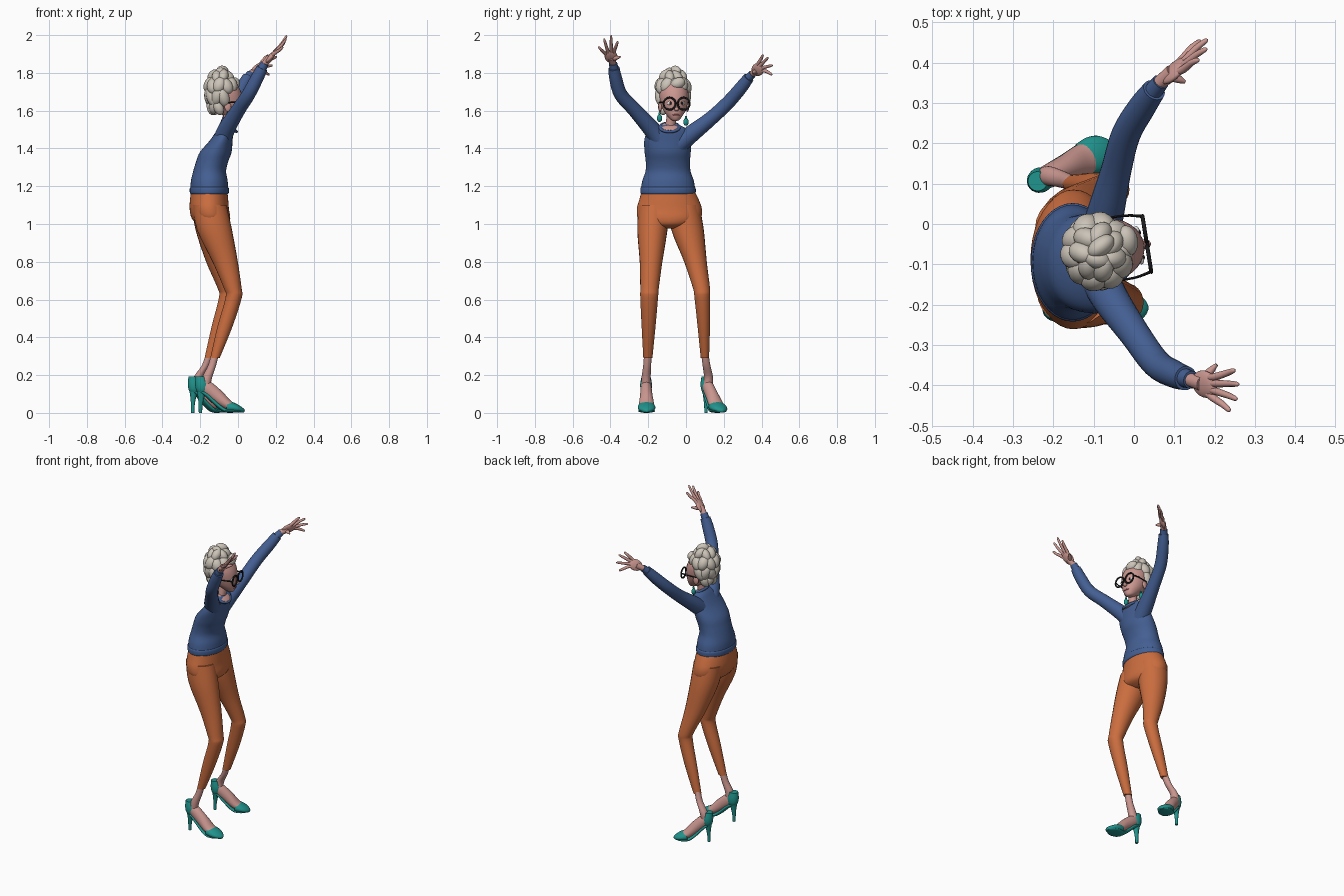
import bpy, bmesh, math
from mathutils import Vector, Matrix, Euler


def material(name, rgb):
    m = bpy.data.materials.new(name)
    m.diffuse_color = (*rgb, 1)
    return m


BLUE = material("sweater blue", (0.058, 0.115, 0.29))
ORANGE = material("trouser orange", (0.60, 0.155, 0.05))
TEAL = material("shoe teal", (0.015, 0.30, 0.27))
SKIN = material("skin", (0.60, 0.31, 0.28))
HAIR = material("silver hair", (0.60, 0.55, 0.48))
BLACK = material("frame black", (0.012, 0.012, 0.014))
WHITE = material("eye white", (0.8, 0.8, 0.78))
LIP = material("lip rose", (0.45, 0.12, 0.12))
ID = Matrix.Identity(4)


def finish(name, bm, mat, M=ID):
    bmesh.ops.recalc_face_normals(bm, faces=bm.faces)
    me = bpy.data.meshes.new(name)
    bm.transform(M)
    bm.to_mesh(me)
    bm.free()
    me.materials.append(mat)
    for p in me.polygons:
        p.use_smooth = True
    ob = bpy.data.objects.new(name, me)
    bpy.context.collection.objects.link(ob)
    me.set_sharp_from_angle(angle=math.radians(50))
    return ob


def smooth_path(rows, sub):
    """Catmull-Rom interpolation of the stations."""
    out = []
    for i in range(len(rows) - 1):
        a, b = rows[max(i - 1, 0)], rows[i]
        c, d = rows[i + 1], rows[min(i + 2, len(rows) - 1)]
        for k in range(sub):
            t = k / sub
            out.append([0.5 * (2 * q + (r - p) * t + (2 * p - 5 * q + 4 * r - s) * t * t
                               + (3 * q - p - 3 * r + s) * t ** 3)
                        for p, q, r, s in zip(a, b, c, d)])
    return out + [list(rows[-1])]


def add_loft(bm, rows, flat=False, n=24, sub=4):
    """Sweep ellipses (x, y, z, ra, rb); flat keeps every slice horizontal."""
    rows = smooth_path(rows, sub)
    pts = [Vector(r[:3]) for r in rows]
    rings = []
    for i, r in enumerate(rows):
        if flat:
            a, b = Vector((1, 0, 0)), Vector((0, 1, 0))
        else:
            t = (pts[min(i + 1, len(pts) - 1)] - pts[max(i - 1, 0)]).normalized()
            a = Vector((0, 0, 1)).cross(t).normalized()
            b = t.cross(a)
        rings.append([bm.verts.new(pts[i] + a * r[3] * math.cos(2 * math.pi * k / n)
                                   + b * r[4] * math.sin(2 * math.pi * k / n)) for k in range(n)])
    for p, q in zip(rings, rings[1:]):
        for k in range(n):
            bm.faces.new((p[k], p[(k + 1) % n], q[(k + 1) % n], q[k]))
    bm.faces.new(rings[0])
    bm.faces.new(rings[-1])


def loft(name, rows, mat, M=ID, **kw):
    bm = bmesh.new()
    add_loft(bm, rows, **kw)
    return finish(name, bm, mat, M)


def add_ball(bm, c, r, rot=(0, 0, 0), u=20, v=12):
    m = Matrix.LocRotScale(Vector(c), Euler(rot), Vector(r))
    bmesh.ops.create_uvsphere(bm, u_segments=u, v_segments=v, radius=1, matrix=m)


def balls(name, items, mat, M=ID):
    bm = bmesh.new()
    for it in items:
        add_ball(bm, *it)
    return finish(name, bm, mat, M)


def tube(p, q, r, r2=None):
    r2 = r2 or r
    return [(*p, r, r), (*q, r2, r2)]


def add_ring(bm, M, R, r, n=32, k=8):
    vs = [[bm.verts.new(M @ Vector(((R + r * math.cos(b)) * math.cos(a),
                                    (R + r * math.cos(b)) * math.sin(a), r * math.sin(b))))
           for b in [2 * math.pi * j / k for j in range(k)]]
          for a in [2 * math.pi * i / n for i in range(n)]]
    for i in range(n):
        for j in range(k):
            i2, j2 = (i + 1) % n, (j + 1) % k
            bm.faces.new((vs[i][j], vs[i2][j], vs[i2][j2], vs[i][j2]))


# Sweater body with hem band
loft("sweater_body", [(-.062, -.09, 1.525, .025, .05), (-.064, -.092, 1.51, .038, .085),
     (-.072, -.095, 1.485, .047, .112), (-.09, -.097, 1.44, .061, .124),
     (-.118, -.097, 1.38, .084, .122), (-.137, -.096, 1.33, .085, .117),
     (-.15, -.095, 1.28, .087, .119), (-.152, -.095, 1.23, .097, .136),
     (-.152, -.095, 1.19, .1, .143)], BLUE, flat=True, n=40)
loft("sweater_hem", [(-.152, -.095, 1.198, .095, .138), (-.152, -.095, 1.19, .103, .146),
     (-.152, -.095, 1.165, .103, .146), (-.152, -.095, 1.157, .096, .14)],
     BLUE, flat=True, n=40)

# Sleeves with cuffs
right_sleeve = [(-.09, -.12, 1.42, .05, .05), (-.062, -.18, 1.50, .046, .046), (0, -.27, 1.602, .038, .038),
                (.055, -.345, 1.685, .036, .036), (.1, -.372, 1.77, .034, .034), (.128, -.382, 1.825, .03, .03)]
left_sleeve = [(-.09, -.05, 1.41, .05, .05), (-.07, .03, 1.478, .046, .046), (-.045, .13, 1.557, .038, .038),
               (-.02, .222, 1.642, .036, .036), (.02, .29, 1.72, .034, .034), (.05, .332, 1.775, .029, .029)]
loft("right_sleeve", right_sleeve, BLUE)
loft("left_sleeve", left_sleeve, BLUE)
loft("right_cuff", tube((.125, -.381, 1.82), (.142, -.386, 1.85), .024, .022), BLUE)
loft("left_cuff", tube((.047, .328, 1.77), (.066, .352, 1.795), .023, .021), BLUE)


# Hands: palm plus fingers reaching to their tips
def hand(name, wrist, knuckles, thumb, tips):
    bm = bmesh.new()
    w, kn = Vector(wrist), [Vector(k) for k in knuckles]
    mid = (kn[0] + kn[1]) / 2
    across = (kn[1] - kn[0]).normalized()
    fwd = (mid - w).normalized()
    across = (across - fwd * across.dot(fwd)).normalized()
    R = Matrix((across, fwd, across.cross(fwd))).transposed()
    add_ball(bm, w.lerp(mid, .58), (.034, .045, .013), R.to_euler())
    add_loft(bm, tube(w - fwd * .02, w.lerp(mid, .5), .016, .02), n=14)
    for i, t in enumerate(tips):
        base, tip = kn[0].lerp(kn[1], i / 3), Vector(t)
        bend = base.lerp(tip, .55) - across.cross(fwd) * .003
        add_loft(bm, [(*base.lerp(w, .25), .009, .009), (*base, .0095, .0095), (*bend, .008, .008),
                      (*base.lerp(tip, .93), .006, .006), (*tip, .002, .002)], n=10, sub=2)
    tb = w.lerp(mid, .35)
    add_loft(bm, [(*tb, .013, .013), (*tb.lerp(Vector(thumb), .6), .01, .01), (*thumb, .004, .004)], n=10, sub=3)
    finish(name, bm, SKIN)


hand("right_hand", (.142, -.387, 1.85), ((.203, -.378, 1.922), (.195, -.43, 1.905)), (.205, -.348, 1.885),
     [(.25, -.362, 1.966), (.259, -.397, 1.998), (.255, -.434, 1.98), (.238, -.463, 1.938)])
hand("left_hand", (.066, .352, 1.795), ((.125, .385, 1.855), (.125, .415, 1.812)), (.127, .352, 1.80),
     [(.16, .408, 1.895), (.18, .435, 1.882), (.182, .458, 1.84), (.165, .455, 1.79)])

# Trousers: hips and two legs
loft("trouser_hips", [(-.152, -.095, 1.18, .095, .138), (-.153, -.09, 1.13, .101, .157),
     (-.152, -.088, 1.08, .104, .172), (-.143, -.088, 1.03, .102, .166), (-.132, -.09, .995, .08, .12),
     (-.13, -.092, .975, .035, .05)], ORANGE, flat=True, n=40)
loft("right_trouser_leg", [(-.15, -.17, 1.1, .09, .082), (-.125, -.178, .97, .093, .08), (-.068, -.185, .8, .067, .06),
     (-.028, -.193, .66, .047, .049), (-.023, -.195, .61, .043, .047), (-.068, -.198, .46, .04, .037),
     (-.122, -.202, .29, .025, .024)], ORANGE, flat=True)
loft("left_trouser_leg", [(-.155, -.01, 1.1, .09, .082), (-.14, .008, .97, .085, .086), (-.104, .05, .8, .065, .06),
     (-.062, .082, .66, .046, .045), (-.058, .086, .61, .043, .041), (-.1, .094, .46, .039, .033),
     (-.152, .1, .29, .025, .022)], ORANGE, flat=True)


# Feet and high-heeled shoes, built heel-first along local x
def foot(side, heel, angle, s, ankle):
    M = Matrix.Translation(heel) @ Matrix.Rotation(angle, 4, 'Z') @ Matrix.Diagonal((s, 1, 1, 1))
    a = M.inverted() @ Vector(ankle)
    loft(side + "_ankle", [(a.x, a.y, .31, .02, .02), (a.x * .85, a.y * .6, .25, .021, .021),
         (.062, 0, .19, .026, .024), (.05, 0, .14, .028, .026)], SKIN, M, flat=True)
    loft(side + "_foot", [(.015, 0, .155, .018, .02), (.05, 0, .14, .028, .036), (.11, 0, .092, .033, .036),
         (.165, 0, .045, .04, .028), (.22, 0, .022, .034, .016), (.24, 0, .018, .012, .008)], SKIN, M)
    loft(side + "_shoe_toe", [(.163, 0, .034, .043, .033), (.195, 0, .028, .047, .027), (.225, 0, .02, .04, .019),
         (.248, 0, .012, .02, .011), (.256, 0, .01, .005, .005)], TEAL, M)
    loft(side + "_shoe_heel_cup", [(.038, 0, .105, .024, .02), (.037, 0, .125, .034, .029), (.035, 0, .155, .036, .031),
         (.028, 0, .192, .026, .024)], TEAL, M, flat=True)
    loft(side + "_shoe_sole", [(.02, 0, .118, .022, .009), (.06, 0, .095, .029, .012), (.11, 0, .047, .034, .012),
         (.155, 0, .014, .04, .011), (.205, 0, .01, .044, .009), (.25, 0, .008, .014, .007)], TEAL, M)
    loft(side + "_shoe_spike", [(.036, 0, .125, .03, .024), (.03, 0, .08, .016, .015), (.027, 0, .03, .01, .009),
         (.027, 0, 0, .009, .009)], TEAL, M, flat=True, n=16)


foot("right", (-.226, -.212, 0), math.radians(1), 1.02, (-.122, -.202, .3))
foot("left", (-.262, .095, 0), math.radians(25), .92, (-.152, .1, .3))

# Neck, bare collar area and neckline
tilt = (0, math.radians(32), 0)
loft("neck", [(-.075, -.088, 1.47, .035, .035), (-.058, -.082, 1.53, .025, .027), (-.05, -.07, 1.6, .026, .028)],
     SKIN, flat=True)
balls("upper_chest", [((-.045, -.087, 1.512), (.046, .05, .014), tilt)], SKIN)
bm = bmesh.new()
add_ring(bm, Matrix.LocRotScale(Vector((-.045, -.087, 1.512)), Euler(tilt), Vector((.95, 1.1, 1))), .046, .008)
finish("neckline", bm, BLUE)

# Head in local space: x forward
H = Matrix.Translation((-.06, -.064, 0)) @ Matrix.Rotation(math.radians(9), 4, 'Z')
loft("face", [(.052, 0, 1.546, .01, .01), (.045, 0, 1.553, .026, .024), (.03, 0, 1.575, .05, .042),
     (.016, 0, 1.605, .067, .06), (.004, 0, 1.65, .082, .074), (-.004, 0, 1.70, .08, .076),
     (-.01, 0, 1.76, .055, .055)], SKIN, H, flat=True, n=32)
balls("nose", [((.088, 0, 1.608), (.015, .012, .011)), ((.083, 0, 1.625), (.009, .008, .022))], SKIN, H)
balls("lips", [((.076, 0, 1.578), (.007, .019, .005))], LIP, H)
balls("ears", [((-.005, s * .073, 1.62), (.018, .009, .026)) for s in (-1, 1)], SKIN, H)
balls("eyes", [((.073, s * .032, 1.64), (.008, .016, .011)) for s in (-1, 1)], WHITE, H)
balls("pupils", [((.079, s * .031, 1.64), (.004, .007, .008)) for s in (-1, 1)], BLACK, H)

# Round spectacles
bm = bmesh.new()
for s in (-1, 1):
    add_ring(bm, Matrix.Translation((.093, s * .038, 1.637)) @ Matrix.Rotation(math.pi / 2, 4, 'Y'), .032, .005)
    add_loft(bm, [(.093, s * .069, 1.645, .004, .005), (.05, s * .078, 1.645, .003, .004),
                  (-.02, s * .078, 1.642, .003, .004)], n=8)
add_loft(bm, tube((.095, -.009, 1.64), (.095, .009, 1.64), .004), n=8)
finish("spectacles", bm, BLACK, H)

# Earrings
for side, y, z in (("right", -.14, 1.56), ("left", .0, 1.54)):
    balls(side + "_earring", [((-.055, y, z), (.012, .014, .02)), ((-.055, y, z + .025), (.006, .006, .008))], TEAL)

# Hair: a cap covered in rings of swept curls
curls = [((-.03, 0, 1.695), (.07, .082, .1))]
for z, reach, size, n, a0, a1, lean in (
        (1.615, .052, (.024, .026, .04), 5, 115, 245, .2), (1.67, .06, (.03, .032, .052), 7, 88, 272, .15),
        (1.73, .06, (.032, .034, .045), 10, 0, 324, -.35), (1.778, .038, (.03, .027, .04), 7, 20, 330, -.7)):
    for i in range(n):
        a = math.radians(a0 + (a1 - a0) * i / (n - 1))
        c = (-.03 + reach * math.cos(a), reach * 1.1 * math.sin(a), z + .006 * (i % 2))
        curls.append((c, size, (.35 * (-1) ** i, lean, a)))
curls += [((-.02, .012, 1.808), (.038, .024, .03), (0, .2, .5)), ((-.035, -.018, 1.8), (.034, .024, .028), (0, 0, -.4)),
          ((.045, .015, 1.745), (.028, .04, .03), (.4, 0, 0))]
balls("curled_hair", curls, HAIR, H)
